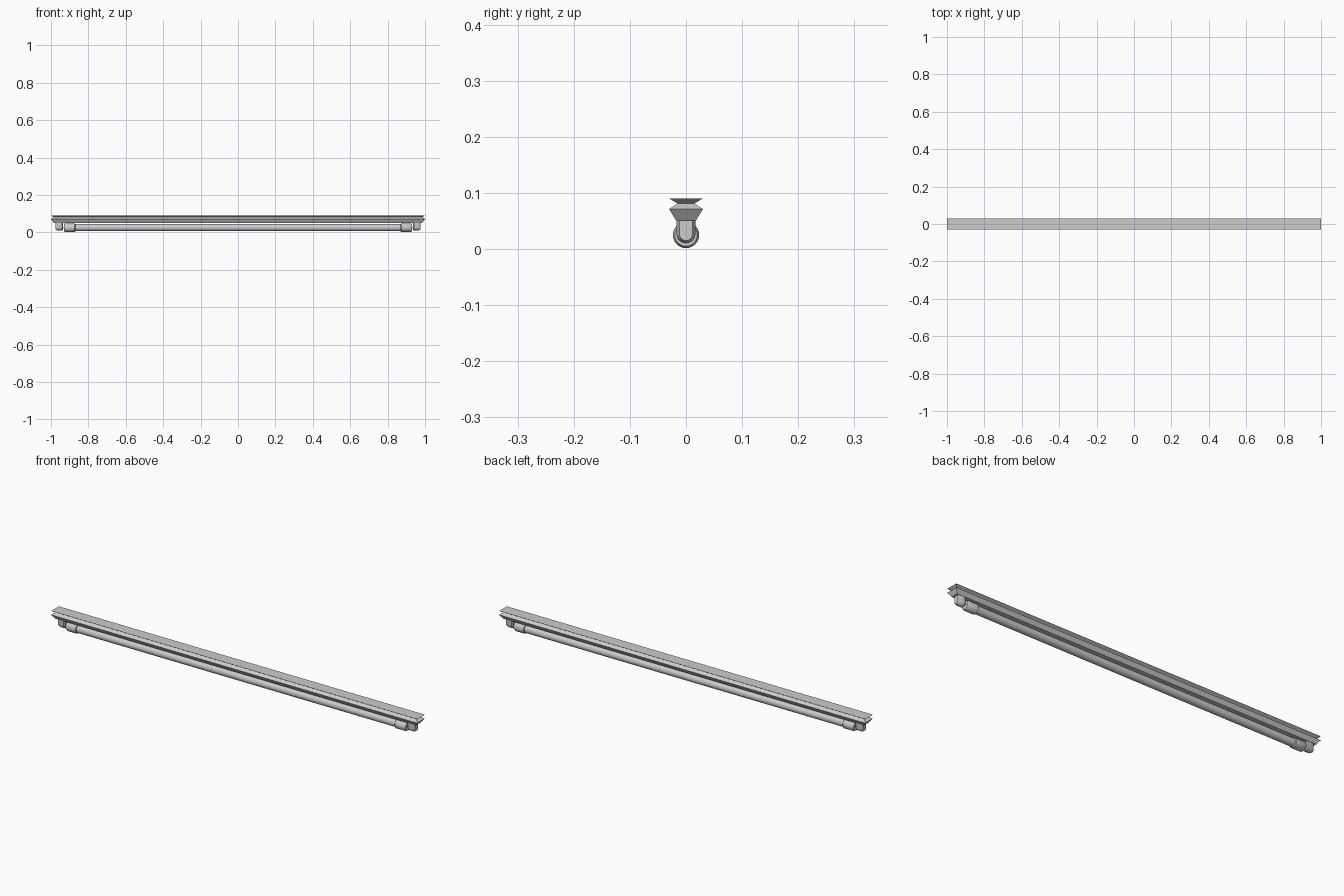
import bpy, bmesh, math

if "Cube" in bpy.data.objects:
    bpy.data.objects.remove(bpy.data.objects["Cube"])

def finish(name, bm, smooth=False):
    bmesh.ops.recalc_face_normals(bm, faces=bm.faces)
    me = bpy.data.meshes.new(name)
    bm.to_mesh(me)
    bm.free()
    ob = bpy.data.objects.new(name, me)
    bpy.context.collection.objects.link(ob)
    if smooth:
        bpy.context.view_layer.objects.active = ob
        ob.select_set(True)
        bpy.ops.object.shade_smooth_by_angle(angle=math.radians(35))
        ob.select_set(False)
    return ob

def loft(name, rings, smooth=False):
    """Skin a stack of equal-length point rings and cap both ends."""
    bm = bmesh.new()
    loops = [[bm.verts.new(p) for p in r] for r in rings]
    n = len(loops[0])
    for a, b in zip(loops, loops[1:]):
        for i in range(n):
            j = (i + 1) % n
            bm.faces.new((a[i], a[j], b[j], b[i]))
    bm.faces.new(loops[0])
    bm.faces.new(loops[-1])
    return finish(name, bm, smooth)

def rect(x, y, z):
    return [(-x, -y, z), (x, -y, z), (x, y, z), (-x, y, z)]

def circle(x, r, n=24, y=0, z=0.025):
    return [(x, y + r * math.cos(2 * math.pi * i / n),
             z + r * math.sin(2 * math.pi * i / n)) for i in range(n)]

def u_shape(x, w, top=0.052, zc=0.027, n=10):
    arc = [(x, -w * math.cos(math.pi * i / n), zc - w * math.sin(math.pi * i / n))
           for i in range(n + 1)]
    return [(x, -w, top)] + arc + [(x, w, top)]

# Housing: waisted channel, tapered on sides and ends
loft("housing", [rect(0.985, 0.018, 0.051), rect(1.0, 0.030, 0.071),
                 rect(0.985, 0.015, 0.081), rect(1.0, 0.030, 0.090)])

# Fluorescent tube
loft("tube", [circle(-0.88, 0.019), circle(0.88, 0.019)], True)

for s, side in ((-1, "left"), (1, "right")):
    # Collar around the tube end
    loft(f"tube_collar_{side}",
         [circle(s * x, r) for x, r in ((0.87, 0.020), (0.873, 0.0235),
          (0.922, 0.0235), (0.929, 0.020))], True)
    # Lamp holder with rounded bottom and stepped bevels
    loft(f"lamp_holder_{side}",
         [u_shape(s * x, w) for x, w in ((0.936, 0.013), (0.941, 0.017),
          (0.966, 0.017), (0.976, 0.012))], True)
    # Contact pins
    for k in (-1, 1):
        loft(f"pin_{side}_{k}", [circle(s * 0.925, 0.002, 8, k * 0.007),
                                 circle(s * 0.94, 0.002, 8, k * 0.007)], True)
